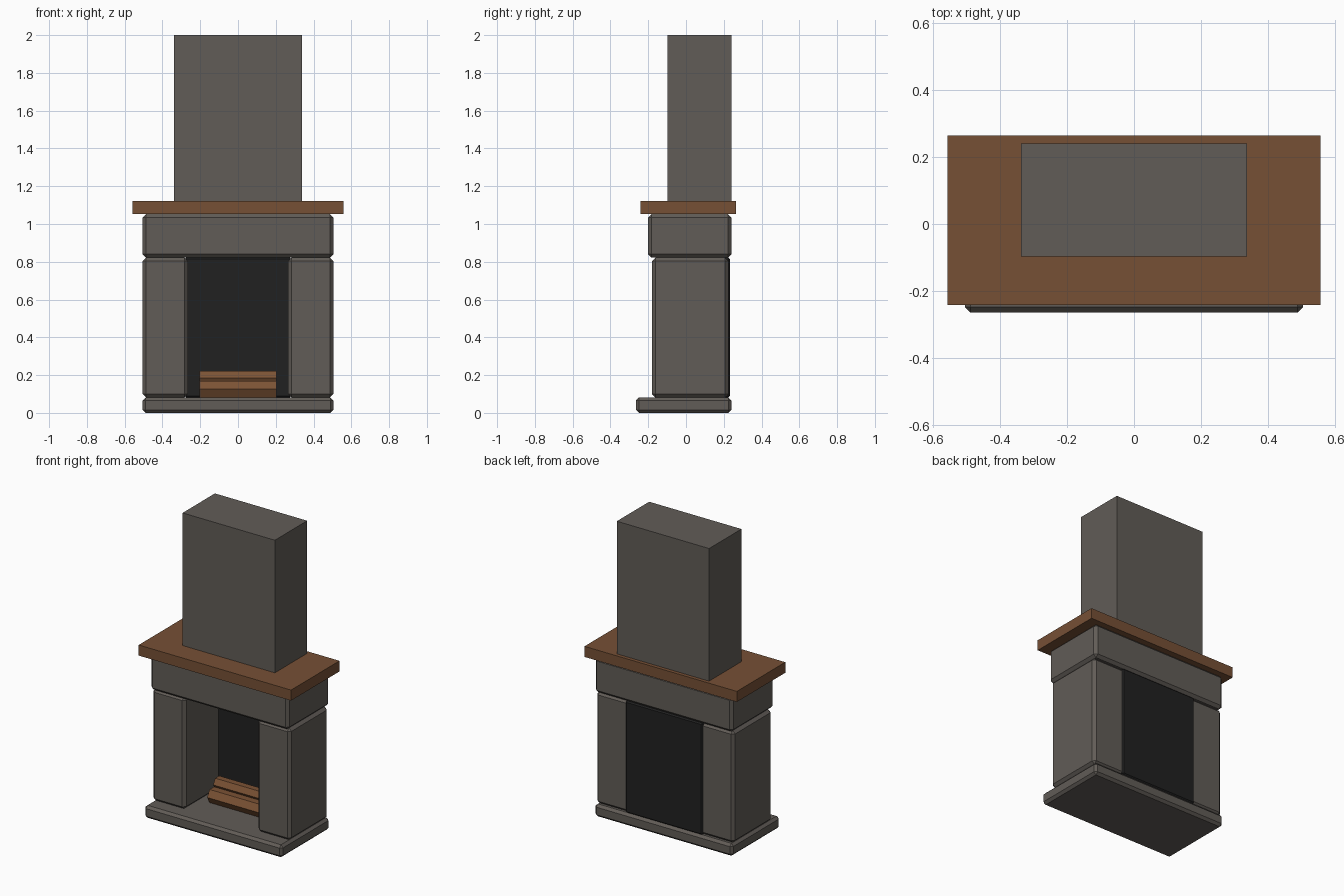
import bpy
import math

cube = bpy.data.objects.get("Cube")
if cube:
    bpy.data.objects.remove(cube, do_unlink=True)


def material(name, color):
    m = bpy.data.materials.new(name)
    m.use_nodes = True
    m.diffuse_color = (*color, 1)
    m.node_tree.nodes["Principled BSDF"].inputs["Base Color"].default_value = (*color, 1)
    return m


stone = material("grey stone", (0.12, 0.107, 0.095))
wood = material("mantel wood", (0.18, 0.08, 0.036))
bark = material("log wood", (0.2, 0.085, 0.035))
soot = material("soot black", (0.015, 0.015, 0.015))


def block(name, x, y, z, mat, bevel=0.0):
    """Box from (min, max) ranges, with an optional chamfer."""
    bpy.ops.mesh.primitive_cube_add(size=1, location=[sum(r) / 2 for r in (x, y, z)])
    ob = bpy.context.object
    ob.name = name
    ob.scale = [r[1] - r[0] for r in (x, y, z)]
    bpy.ops.object.transform_apply(location=False, rotation=False, scale=True)
    ob.data.materials.append(mat)
    if bevel:
        mod = ob.modifiers.new("chamfer", 'BEVEL')
        mod.width = bevel
        mod.segments = 1
    return ob


def log(name, y, z, radius, length=0.41):
    """Six-sided log lying along x, flat side up."""
    bpy.ops.mesh.primitive_cylinder_add(vertices=6, radius=radius, depth=length,
                                        location=(0, y, z),
                                        rotation=(math.pi / 2, 0, math.pi / 2))
    ob = bpy.context.object
    ob.name = name
    # turn the hexagon so that its points face front and back
    bpy.ops.object.transform_apply(location=False, rotation=True, scale=False)
    top = max(ob.data.vertices, key=lambda v: v.co.z).co.z
    if top > radius * 0.95:
        ob.rotation_euler.x = math.pi / 6
    ob.data.materials.append(bark)


# Masonry
block("hearth_base", (-0.505, 0.505), (-0.265, 0.24), (0, 0.082), stone, 0.016)
for name, side in (("left_pillar", 1), ("right_pillar", -1)):
    block(name, sorted((side * 0.265, side * 0.505)), (-0.18, 0.225), (0.082, 0.822), stone, 0.018)
block("lintel", (-0.505, 0.505), (-0.2, 0.24), (0.822, 1.052), stone, 0.018)
block("chimney", (-0.338, 0.338), (-0.097, 0.241), (1.12, 2), stone)

# Mantel shelf and firebox back
block("mantel_shelf", (-0.558, 0.558), (-0.242, 0.265), (1.052, 1.122), wood)
block("firebox_back", (-0.282, 0.282), (0.175, 0.232), (0.082, 0.822), soot, 0.008)

# Stacked logs
log("front_log", 0.02, 0.126, 0.05)
log("back_log", 0.12, 0.126, 0.05)
log("top_log", 0.075, 0.185, 0.042)
